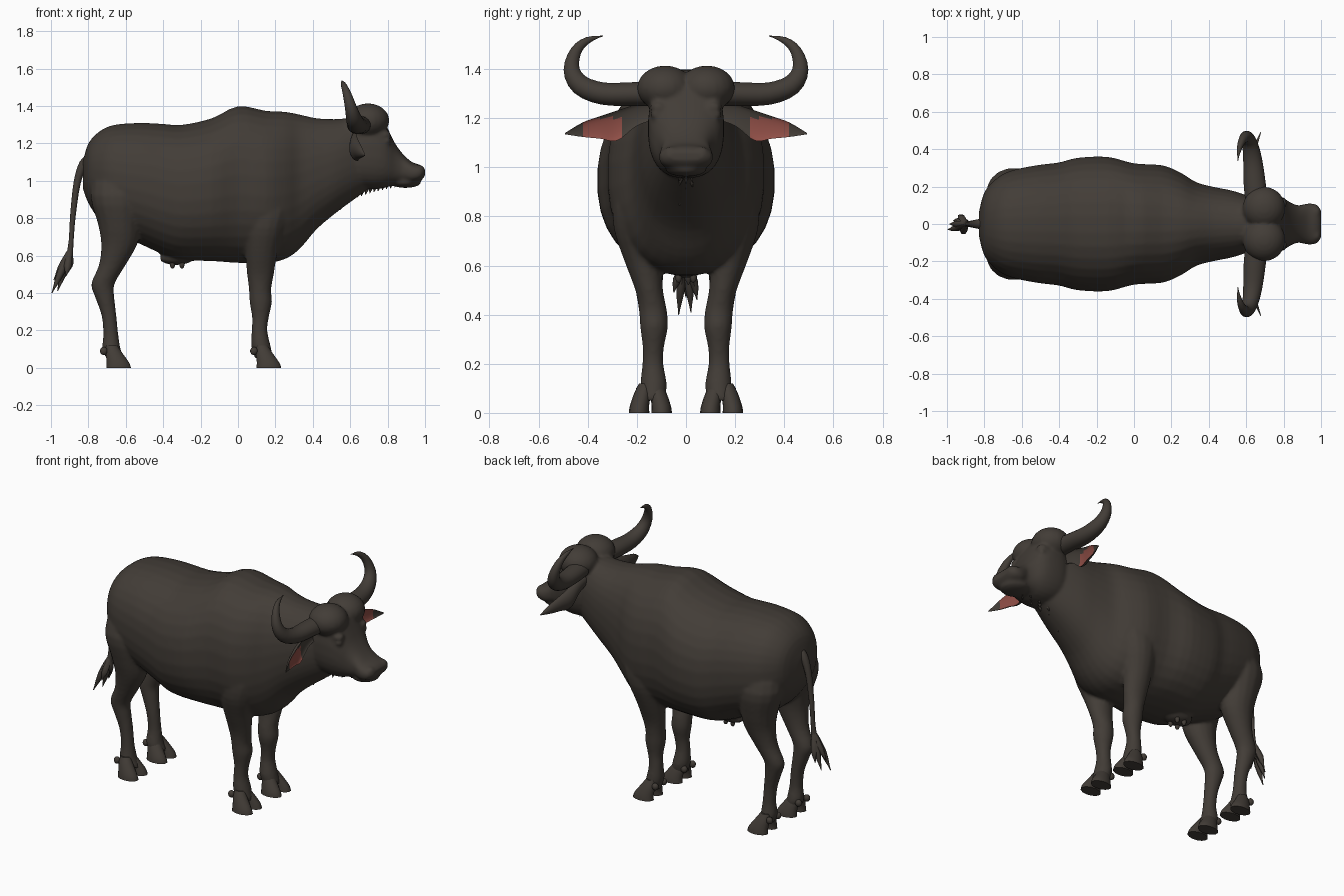
import bpy, bmesh, math
from mathutils import Vector, Matrix

cube = bpy.data.objects.get("Cube")
if cube:
    bpy.data.objects.remove(cube, do_unlink=True)

X, Y, Z = Vector((1, 0, 0)), Vector((0, 1, 0)), Vector((0, 0, 1))
SIDES = (-1, 1)


def material(name, colour):
    mat = bpy.data.materials.new(name)
    mat.use_nodes = True
    mat.diffuse_color = (*colour, 1)
    shader = mat.node_tree.nodes["Principled BSDF"]
    shader.inputs["Base Color"].default_value = (*colour, 1)
    shader.inputs["Roughness"].default_value = 0.8
    return mat


HIDE = material("dark_brown_hide", (0.055, 0.046, 0.038))
PINK = material("inner_ear_pink", (0.27, 0.075, 0.06))


def smooth_path(rings, steps):
    """Catmull-Rom interpolation of every value in the ring list."""
    out = []
    last = len(rings) - 1
    for i in range(last):
        a, b, c, d = (rings[min(max(i + k, 0), last)] for k in (-1, 0, 1, 2))
        for s in range(steps):
            t = s / steps
            out.append([q + t * ((r - p) / 2 + t * ((p - 2.5 * q + 2 * r - w / 2)
                        + t * (1.5 * (q - r) + (w - p) / 2)))
                        for p, q, r, w in zip(a, b, c, d)])
    return out + [list(rings[-1])]


def loft(bm, rings, u, v=None, power=2, sides=16, steps=3, cup=1):
    """Skin rings (x, y, z, radius_u, radius_v); v follows the path if not given."""
    path = smooth_path(rings, steps)
    loops = []
    for i, (x, y, z, ru, rv) in enumerate(path):
        centre = Vector((x, y, z))
        ahead, behind = path[min(i + 1, len(path) - 1)], path[max(i - 1, 0)]
        across = v or (Vector(ahead[:3]) - Vector(behind[:3])).cross(u).normalized()
        ru, rv = max(ru, 0.002), max(rv, 0.002)
        loop = []
        for k in range(sides):
            a = math.tau * (k + 0.5) / sides
            c, s = math.cos(a), math.sin(a)
            c = math.copysign(abs(c) ** (2 / power), c)
            s = math.copysign(abs(s) ** (2 / power), s)
            loop.append(bm.verts.new(centre + u * ru * c * (cup if c > 0 else 1) + across * rv * s))
        loops.append(loop)
    faces = [bm.faces.new((p[k], p[(k + 1) % sides], q[(k + 1) % sides], q[k]))
             for p, q in zip(loops, loops[1:]) for k in range(sides)]
    faces += [bm.faces.new(loops[0]), bm.faces.new(loops[-1])]
    bmesh.ops.recalc_face_normals(bm, faces=faces)


def ball(bm, centre, radii):
    matrix = Matrix.Translation(centre) @ Matrix.Diagonal((*radii, 1))
    bmesh.ops.create_uvsphere(bm, u_segments=20, v_segments=12, radius=1, matrix=matrix)


def spike(bm, start, bend, end, radius):
    loft(bm, [(*start, radius * 0.6, radius * 0.6), (*bend, radius, radius), (*end, 0, 0)],
         Y, sides=6)


def finish(bm, name, sharp=60):
    mesh = bpy.data.meshes.new(name)
    bm.to_mesh(mesh)
    bm.free()
    mesh.materials.append(HIDE)
    for poly in mesh.polygons:
        poly.use_smooth = True
    mesh.set_sharp_from_angle(angle=math.radians(sharp))
    obj = bpy.data.objects.new(name, mesh)
    bpy.context.collection.objects.link(obj)
    return obj


def flip(rings, side):
    return [(x, y * side, z, ru, rv) for x, y, z, ru, rv in rings]


def profile(sections):
    """Sections of (x, bottom, top, half width) turned into rings."""
    return [(x, 0, (b + t) / 2, w, (t - b) / 2) for x, b, t, w in sections]


# Torso and neck
body = bmesh.new()
loft(body, profile([
    (-.83, .96, 1.1, .06), (-.8, .88, 1.2, .17), (-.74, .79, 1.265, .24),
    (-.66, .72, 1.3, .285), (-.52, .66, 1.31, .315), (-.4, .605, 1.305, .33),
    (-.3, .575, 1.3, .355), (-.14, .57, 1.335, .36), (0, .56, 1.4, .325),
    (.15, .56, 1.375, .315), (.25, .58, 1.37, .275), (.33, .635, 1.355, .225),
    (.42, .74, 1.335, .2), (.52, .825, 1.33, .18), (.6, .885, 1.335, .155),
    (.69, .95, 1.32, .12)]), Y, Z, power=2.25, sides=32)

# Head, jaw and muzzle
loft(body, profile([
    (.56, 1, 1.3, .12), (.65, .965, 1.35, .15), (.72, .955, 1.36, .155),
    (.775, .96, 1.33, .148), (.81, .97, 1.26, .132), (.84, .975, 1.2, .113),
    (.88, .985, 1.145, .1), (.93, .985, 1.1, .11), (.975, 1, 1.085, .105),
    (1, 1.025, 1.065, .075)]), Y, Z, power=2.5, sides=28)
ball(body, (.895, 0, .992), (.085, .085, .03))

for side in SIDES:
    # Horn boss, brow, eye and nostril rim
    ball(body, (.695, .085 * side, 1.322), (.115, .115, .092))
    ball(body, (.775, .112 * side, 1.245), (.045, .035, .025))
    ball(body, (.793, .122 * side, 1.215), (.025, .022, .02))
    ball(body, (.972, .062 * side, 1.057), (.028, .032, .028))
    # Front leg from shoulder to fetlock
    loft(body, flip([
        (.15, .17, 1, .1, .08), (.15, .19, .88, .14, .105), (.14, .195, .75, .115, .1),
        (.125, .175, .62, .088, .077), (.12, .15, .5, .072, .057),
        (.118, .135, .42, .06, .057), (.122, .13, .35, .06, .057),
        (.12, .133, .27, .045, .044), (.115, .135, .2, .042, .043),
        (.122, .132, .12, .052, .054), (.14, .135, .05, .05, .05)], side), X, Y)
    # Hind leg from haunch to fetlock
    loft(body, flip([
        (-.64, .15, 1.08, .12, .09), (-.645, .17, .92, .145, .13),
        (-.635, .172, .77, .115, .105), (-.635, .165, .66, .097, .082),
        (-.672, .155, .55, .072, .062), (-.722, .145, .45, .063, .052),
        (-.713, .14, .38, .052, .047), (-.69, .135, .28, .04, .04),
        (-.68, .135, .18, .04, .039), (-.677, .132, .1, .05, .052),
        (-.655, .135, .05, .048, .05)], side), X, Y)

# Udder
ball(body, (-.33, 0, .585), (.09, .07, .035))
body_obj = finish(body, "body")
remesh = body_obj.modifiers.new("fuse", 'REMESH')
remesh.mode = 'VOXEL'
remesh.voxel_size = 0.01
remesh.use_smooth_shade = True
soften = body_obj.modifiers.new("soften", 'SMOOTH')
soften.factor = 0.5
soften.iterations = 5

# Cloven hooves with dewclaws
for name, foot in (("front_hooves", .165), ("hind_hooves", -.638)):
    hooves = bmesh.new()
    for side in SIDES:
        for toe in SIDES:
            y = .145 * side
            loft(hooves, [
                (foot, y + .046 * toe, 0, .068, .042),
                (foot - .005, y + .044 * toe, .03, .061, .039),
                (foot - .025, y + .032 * toe, .08, .045, .034),
                (foot - .037, y + .02 * toe, .12, .03, .026)], X, Y, sides=14)
            ball(hooves, (foot - .08, y + .042 * toe, .09), (.02, .018, .022))
    finish(hooves, name, 50)

# Horns sweeping out and curling up
horns = bmesh.new()
for side in SIDES:
    loft(horns, flip([
        (.655, .13, 1.3, .062, .05), (.645, .22, 1.298, .06, .049),
        (.635, .34, 1.3, .052, .046), (.62, .43, 1.335, .042, .042),
        (.602, .466, 1.4, .032, .033), (.58, .447, 1.475, .022, .023),
        (.563, .4, 1.517, .013, .014), (.555, .338, 1.535, 0, 0)], side), X)
finish(horns, "horns")

# Cupped ears, pink on the hollow front
ears = bmesh.new()
for side in SIDES:
    loft(ears, flip([
        (.635, .12, 1.23, .03, .035), (.635, .2, 1.212, .035, .044),
        (.64, .28, 1.17, .045, .062), (.65, .35, 1.162, .035, .046),
        (.662, .42, 1.153, .022, .03), (.68, .492, 1.137, .003, .003)], side),
        X, Z, sides=20, steps=4, cup=-.35)
ears_obj = finish(ears, "ears", 45)
ears_obj.data.materials.append(PINK)
for poly in ears_obj.data.polygons:
    c = poly.center
    if poly.normal.x > .25 and .265 < abs(c.y) < .42 and c.z < 1.2:
        poly.material_index = 1

# Tail and its tuft
tail = bmesh.new()
loft(tail, [(-.78, 0, 1.12, .03, .03), (-.825, 0, 1.09, .027, .025),
            (-.86, 0, .99, .02, .019), (-.882, 0, .82, .016, .015),
            (-.892, 0, .68, .014, .013), (-.9, 0, .6, .018, .018)], Y, sides=10)
finish(tail, "tail")
tuft = bmesh.new()
for y, x, z in ((-.03, -.995, .4), (.02, -.965, .41), (.045, -.94, .46),
                (-.05, -.92, .49), (0, -.985, .47), (.01, -.9, .52)):
    spike(tuft, (-.898, 0, .63), ((x - .9) / 2, y * .7, z * .4 + .35), (x, y, z), .02)
finish(tuft, "tail_tuft")

# Short hair under the throat
beard = bmesh.new()
for i in range(14):
    t = i / 13
    x, z = .56 + .29 * t, .87 + .12 * math.sqrt(t)
    y = .02 * (i % 3 - 1)
    spike(beard, (x, y, z + .035), (x - .005, y, z + .01), (x - .012, y * 1.3, z - .025), .014)
finish(beard, "throat_hair")

# Teats
teats = bmesh.new()
for x in (-.35, -.3):
    for side in SIDES:
        ball(teats, (x, .03 * side, .555), (.014, .014, .025))
finish(teats, "teats")
